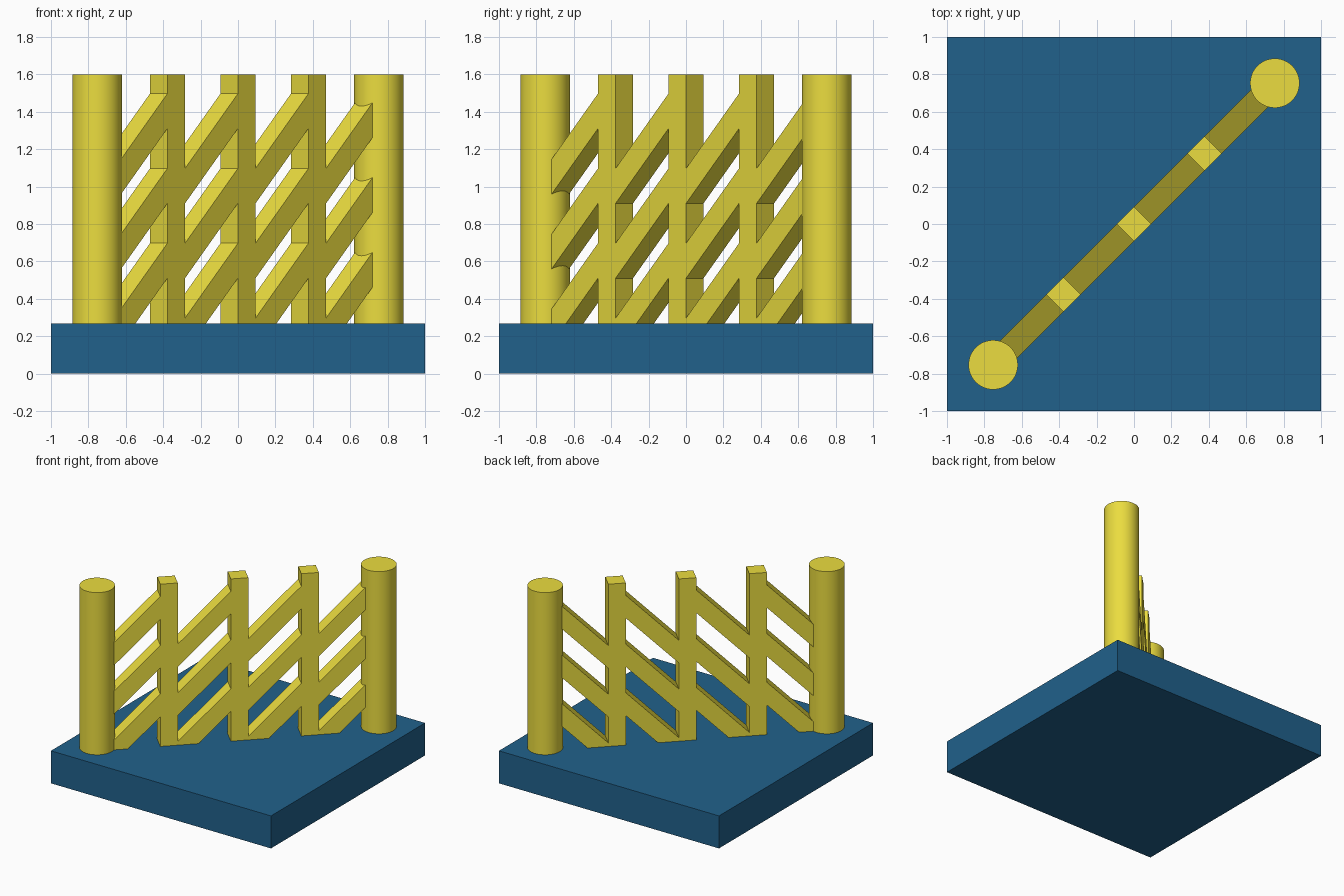
import bpy, bmesh, math
from mathutils import Matrix

if "Cube" in bpy.data.objects:
    bpy.data.objects.remove(bpy.data.objects["Cube"])

BASE_TOP = 0.267
TOP = 1.6
W = 0.132            # thickness of square posts and slats
R = 0.132            # radius of round end posts
STEP = 0.377 * math.sqrt(2)   # post spacing along the diagonal
DIAGONAL = Matrix.Rotation(math.radians(45), 4, 'Z')


def material(name, color):
    m = bpy.data.materials.new(name)
    m.diffuse_color = color
    m.use_nodes = True
    m.node_tree.nodes["Principled BSDF"].inputs["Base Color"].default_value = m.diffuse_color
    return m


yellow = material("yellow", (0.83, 0.72, 0.05, 1))
blue = material("blue", (0.015, 0.12, 0.26, 1))


def finish(name, bm, mat):
    bmesh.ops.recalc_face_normals(bm, faces=bm.faces[:])
    me = bpy.data.meshes.new(name)
    bm.to_mesh(me)
    bm.free()
    me.materials.append(mat)
    ob = bpy.data.objects.new(name, me)
    bpy.context.collection.objects.link(ob)
    return ob


def prism(name, profile, width, mat, floor=None):
    """Extrude an (x, z) outline symmetrically in y, optionally trimmed at a floor."""
    bm = bmesh.new()
    face = bm.faces.new([bm.verts.new((x, -width / 2, z)) for x, z in profile])
    new = bmesh.ops.extrude_face_region(bm, geom=[face])["geom"]
    bmesh.ops.translate(bm, vec=(0, width, 0),
                        verts=[v for v in new if isinstance(v, bmesh.types.BMVert)])
    if floor is not None:
        bmesh.ops.bisect_plane(bm, geom=bm.verts[:] + bm.edges[:] + bm.faces[:],
                               plane_co=(0, 0, floor), plane_no=(0, 0, 1), clear_inner=True)
        bmesh.ops.holes_fill(bm, edges=[e for e in bm.edges if e.is_boundary])
    return finish(name, bm, mat)


# square base plate
prism("base", [(-1, 0), (1, 0), (1, BASE_TOP), (-1, BASE_TOP)], 2, blue)

# round end posts
for side, s in (("left", -1), ("right", 1)):
    bpy.ops.mesh.primitive_cylinder_add(
        vertices=64, radius=R, depth=TOP - BASE_TOP,
        location=(s * 0.753, s * 0.753, (TOP + BASE_TOP) / 2))
    post = bpy.context.object
    post.name = f"round_post_{side}"
    post.data.materials.append(yellow)
    bpy.ops.object.shade_smooth_by_angle(angle=math.radians(40))

# square posts along the diagonal
for i in (-1, 0, 1):
    a, b = i * STEP - W / 2, i * STEP + W / 2
    prism(f"square_post_{i + 2}", [(a, BASE_TOP), (b, BASE_TOP), (b, TOP), (a, TOP)],
          W, yellow).matrix_world = DIAGONAL

# 45-degree slats between neighbouring posts, trimmed at the base
half = W / math.sqrt(2)                      # half the vertical thickness
inset = math.sqrt(R * R - W * W / 4)         # where slat sides meet a round post
for bay in range(4):
    left = (bay - 2) * STEP
    start = left + (inset if bay == 0 else W / 2)
    end = left + STEP - (inset if bay == 3 else W / 2)
    for row in range(3):
        z0 = 0.203 + 0.4 * row - (left + W / 2)
        outline = [(start, z0 + start - half), (end, z0 + end - half),
                   (end, z0 + end + half), (start, z0 + start + half)]
        prism(f"slat_{bay + 1}_{row + 1}", outline, W, yellow,
              BASE_TOP if row == 0 else None).matrix_world = DIAGONAL
